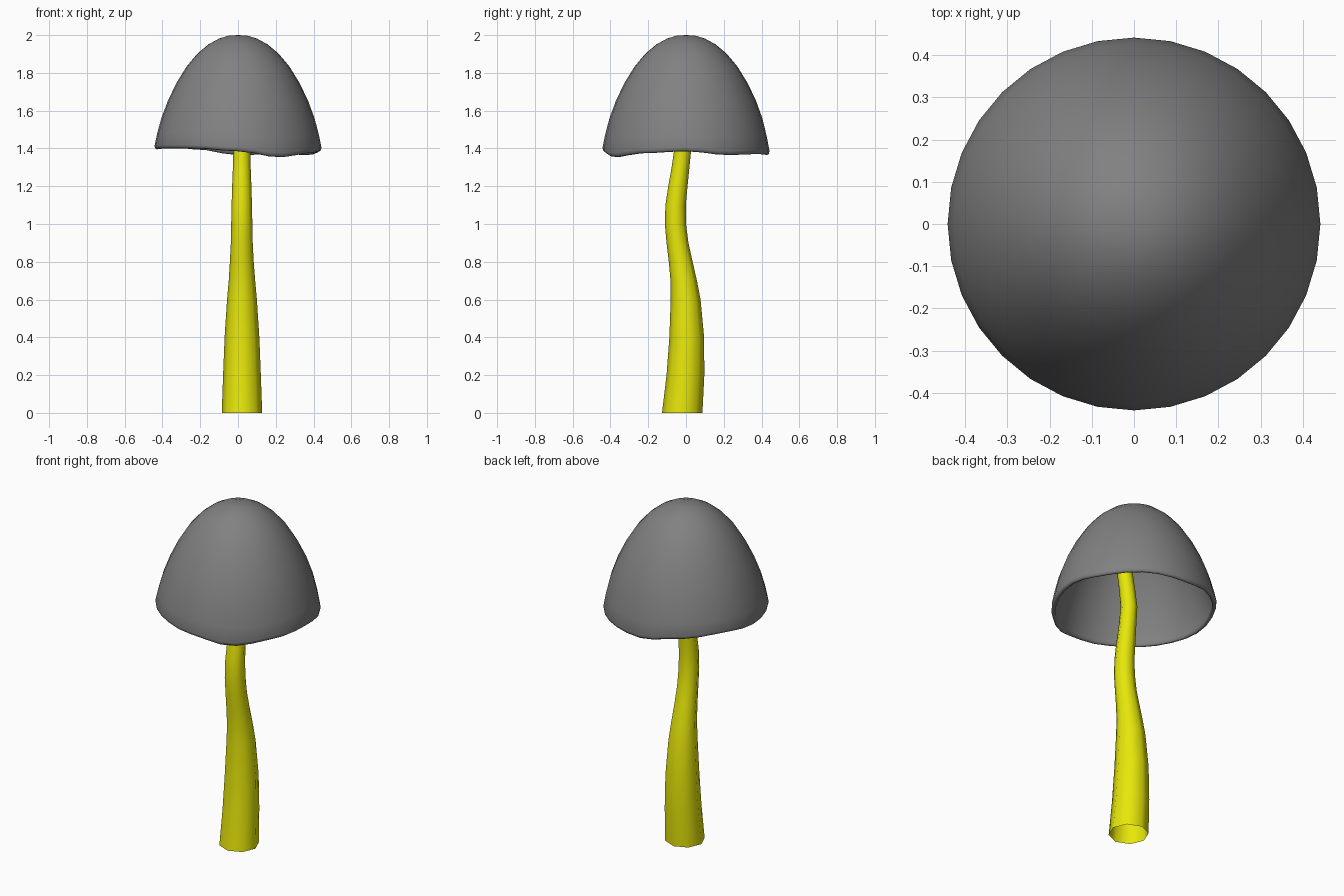
import bpy, bmesh, math


def loft(name, rings, color, pole=None, end_pole=None):
    """Skin a list of vertex rings, optionally closed by pole points."""
    bm = bmesh.new()
    vs = [[bm.verts.new(p) for p in ring] for ring in rings]
    n = len(vs[0])
    for a, b in zip(vs, vs[1:]):
        for i in range(n):
            j = (i + 1) % n
            bm.faces.new((a[i], a[j], b[j], b[i]))
    for point, ring in ((pole, vs[0]), (end_pole, vs[-1])):
        if point:
            p = bm.verts.new(point)
            for i in range(n):
                bm.faces.new((p, ring[i], ring[(i + 1) % n]))
    bmesh.ops.recalc_face_normals(bm, faces=bm.faces)
    mesh = bpy.data.meshes.new(name)
    bm.to_mesh(mesh)
    bm.free()
    for poly in mesh.polygons:
        poly.use_smooth = True
    obj = bpy.data.objects.new(name, mesh)
    bpy.context.collection.objects.link(obj)
    mat = bpy.data.materials.new(name + "_color")
    mat.diffuse_color = color
    mesh.materials.append(mat)
    return obj


# Wavy rim height every 30 degrees, starting at +x
RIM = [1.385, 1.365, 1.37, 1.365, 1.395, 1.41, 1.395, 1.40, 1.40, 1.385, 1.353, 1.375]


def rim_height(t):
    f = t / (2 * math.pi) * 12
    i = int(f)
    s = (1 - math.cos((f - i) * math.pi)) / 2
    return RIM[i % 12] * (1 - s) + RIM[(i + 1) % 12] * s


def cap_ring(r, z, n=32):
    # the wave fades out above z = 1.6
    w = max(0, min(1, (1.6 - z) / 0.22))
    ring = []
    for k in range(n):
        t = 2 * math.pi * k / n
        ring.append((r * math.cos(t), r * math.sin(t), z + w * (rim_height(t) - 1.38)))
    return ring


# Cap: outer dome, rounded lip, then the hollow underside
outer = [(0.05, 1.997), (0.10, 1.982), (0.155, 1.952), (0.212, 1.905), (0.27, 1.837),
         (0.324, 1.75), (0.37, 1.655), (0.405, 1.56), (0.428, 1.47), (0.442, 1.40),
         (0.439, 1.386), (0.429, 1.38)]
inner = [(0.419, 1.386), (0.419, 1.405), (0.405, 1.47), (0.382, 1.555), (0.347, 1.645),
         (0.302, 1.735), (0.25, 1.815), (0.193, 1.883), (0.12, 1.94), (0.05, 1.968)]
loft("cap", [cap_ring(r, z) for r, z in outer + inner], (0.22, 0.22, 0.22, 1),
     (0, 0, 2.0), (0, 0, 1.973))

# Stem: tapered, bent tube open at the base (height, x centre, y centre, radius)
path = [(0, 0.021, -0.02, 0.107), (0.2, 0.021, -0.003, 0.1), (0.4, 0.021, 0.004, 0.092),
        (0.6, 0.021, -0.002, 0.079), (0.7, 0.021, -0.012, 0.07), (0.8, 0.02, -0.028, 0.063),
        (0.9, 0.02, -0.045, 0.058), (1.0, 0.02, -0.056, 0.056), (1.1, 0.02, -0.055, 0.054),
        (1.2, 0.02, -0.043, 0.051), (1.3, 0.02, -0.029, 0.047), (1.4, 0.021, -0.017, 0.045),
        (1.5, 0.032, -0.018, 0.043), (1.6, 0.042, -0.025, 0.042), (1.8, 0.045, -0.025, 0.042),
        (1.96, 0.04, -0.02, 0.042)]
rings = [[(x + r * math.cos(k * math.pi / 4), y + r * math.sin(k * math.pi / 4), z)
          for k in range(8)] for z, x, y, r in path]
loft("stem", rings, (0.8, 0.8, 0.003, 1))
